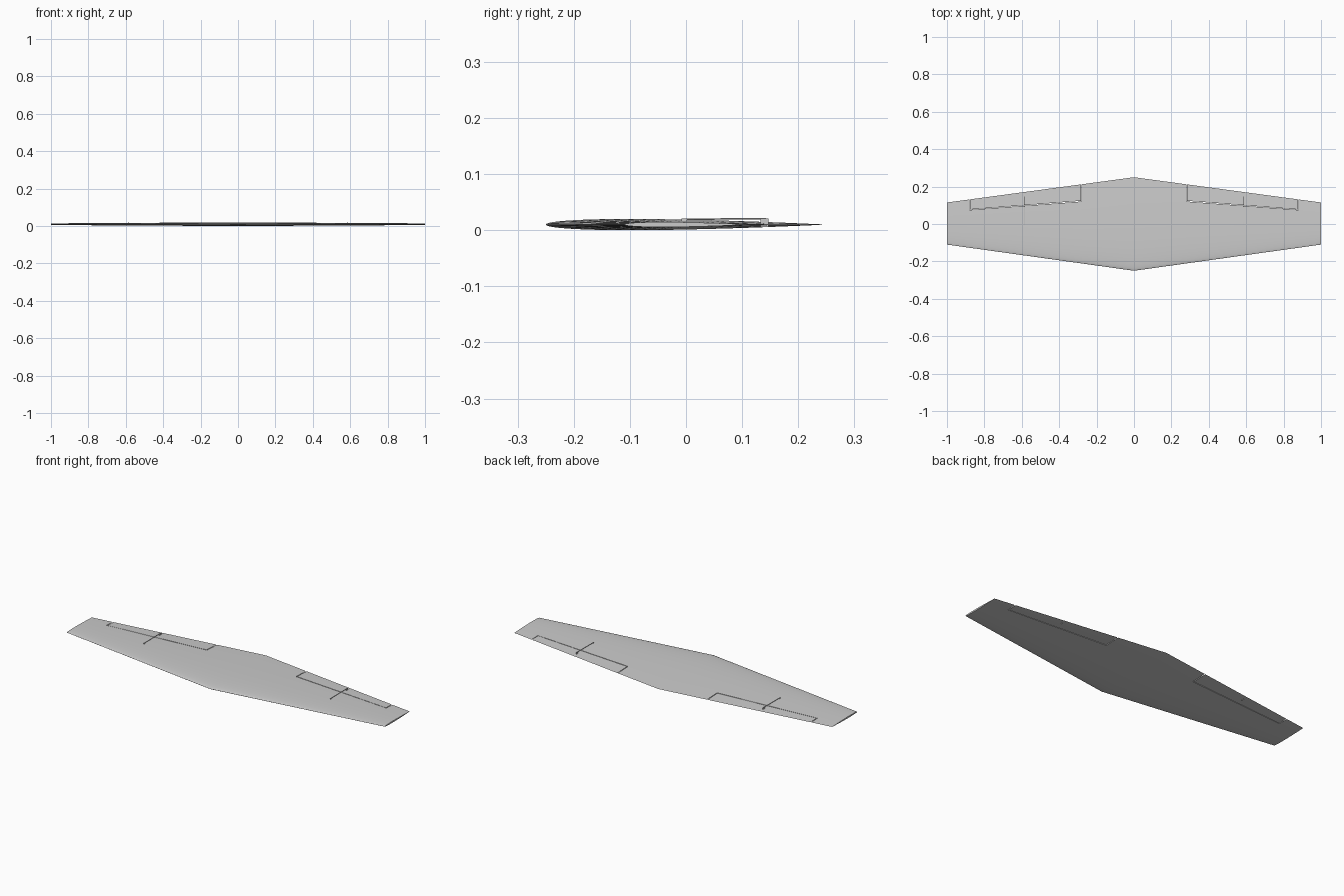
import bpy, bmesh, math
from mathutils import Vector

if "Cube" in bpy.data.objects:
    bpy.data.objects.remove(bpy.data.objects["Cube"], do_unlink=True)


def material(name, value):
    m = bpy.data.materials.new(name)
    m.use_nodes = True
    col = (value, value, value, 1)
    m.diffuse_color = col
    m.node_tree.nodes["Principled BSDF"].inputs["Base Color"].default_value = col
    return m


GREY = material("light grey", 0.6)

MID_Z = 0.01
INNER, OUTER = 0.28, 0.88       # aileron span limits
HINGE = 0.783                   # hinge line as a fraction of the chord
GAP_X, GAP_F = 0.004, 0.009     # slots around the aileron


def surface_point(x, f, side):
    """Point on the tapered wing at span x and chord fraction f."""
    lead = -0.25 + 0.14 * abs(x)
    trail = 0.25 - 0.135 * abs(x)
    chord = trail - lead
    t = 0.0 if f in (0.0, 1.0) else 0.2 * (
        0.2969 * math.sqrt(f) - 0.126 * f - 0.3516 * f**2 + 0.2843 * f**3 - 0.1036 * f**4)
    return Vector((x, lead + chord * f, MID_Z + side * t * chord))


def finish(name, bm):
    bmesh.ops.recalc_face_normals(bm, faces=bm.faces)
    me = bpy.data.meshes.new(name)
    bm.to_mesh(me)
    bm.free()
    me.materials.append(GREY)
    ob = bpy.data.objects.new(name, me)
    bpy.context.collection.objects.link(ob)
    bpy.ops.object.select_all(action='DESELECT')
    ob.select_set(True)
    bpy.context.view_layer.objects.active = ob
    bpy.ops.object.shade_smooth_by_angle(angle=math.radians(35))
    return ob


# Shared span and chord stations
half = [INNER, INNER + GAP_X, OUTER - GAP_X, OUTER, 1.0]
XS = [-x for x in reversed(half)] + [0.0] + half
N = 18
FS = [HINGE * (1 - math.cos(math.pi / 2 * i / N)) for i in range(N + 1)]
FS += [HINGE + GAP_F, 0.85, 0.92, 1.0]


def airfoil_part(name, keep):
    """Closed shell over every grid cell that passes keep(x, f)."""
    bm = bmesh.new()
    v = {(i, j, s): bm.verts.new(surface_point(x, f, s))
         for i, x in enumerate(XS) for j, f in enumerate(FS) for s in (1, -1)}
    cells = {(i, j) for i in range(len(XS) - 1) for j in range(len(FS) - 1)
             if keep((XS[i] + XS[i + 1]) / 2, (FS[j] + FS[j + 1]) / 2)}
    for i, j in cells:
        corners = [(i, j), (i + 1, j), (i + 1, j + 1), (i, j + 1)]
        for s in (1, -1):
            bm.faces.new([v[a, b, s] for a, b in corners])
        # Walls where the neighbouring cell is missing
        neighbours = [(i, j - 1), (i + 1, j), (i, j + 1), (i - 1, j)]
        for k, n in enumerate(neighbours):
            p, q = corners[k], corners[(k + 1) % 4]
            on_edge = p[1] == q[1] and p[1] in (0, len(FS) - 1)
            if n not in cells and not on_edge:
                bm.faces.new([v[(*p, 1)], v[(*q, 1)], v[(*q, -1)], v[(*p, -1)]])
    bmesh.ops.delete(bm, geom=[p for p in bm.verts if not p.link_faces], context='VERTS')
    bmesh.ops.remove_doubles(bm, verts=bm.verts, dist=1e-6)
    return finish(name, bm)


# Main wing with cut-outs, and the two ailerons
airfoil_part("wing", lambda x, f: not (INNER < abs(x) < OUTER and f > HINGE))
for label, sx in (("left", 1), ("right", -1)):
    airfoil_part(label + "_aileron", lambda x, f: (
        INNER + GAP_X < x * sx < OUTER - GAP_X and f > HINGE + GAP_F))


def box(name, lo, hi):
    bm = bmesh.new()
    bmesh.ops.create_cube(bm, size=1)
    for p in bm.verts:
        p.co = Vector([(a + b) / 2 + c * (b - a) for a, b, c in zip(lo, hi, p.co)])
    return finish(name, bm)


def rod(name, a, b, radius):
    a, b = Vector(a), Vector(b)
    bm = bmesh.new()
    bmesh.ops.create_cone(bm, cap_ends=True, segments=10, radius1=radius,
                          radius2=radius, depth=(b - a).length)
    rot = (b - a).to_track_quat('Z', 'Y')
    for p in bm.verts:
        p.co = (a + b) / 2 + rot @ p.co
    return finish(name, bm)


# Control linkage on each side: servo arm, pushrod and horn
for label, sx in (("left", 1), ("right", -1)):
    x = 0.587 * sx
    box(label + "_servo_arm", (x - 0.002, -0.008, 0.010), (x + 0.002, 0.002, 0.0205))
    rod(label + "_pushrod", (x, -0.004, 0.0195), (x, 0.143, 0.0205), 0.0013)
    box(label + "_control_horn", (x - 0.002, 0.133, 0.006), (x + 0.002, 0.147, 0.0205))
